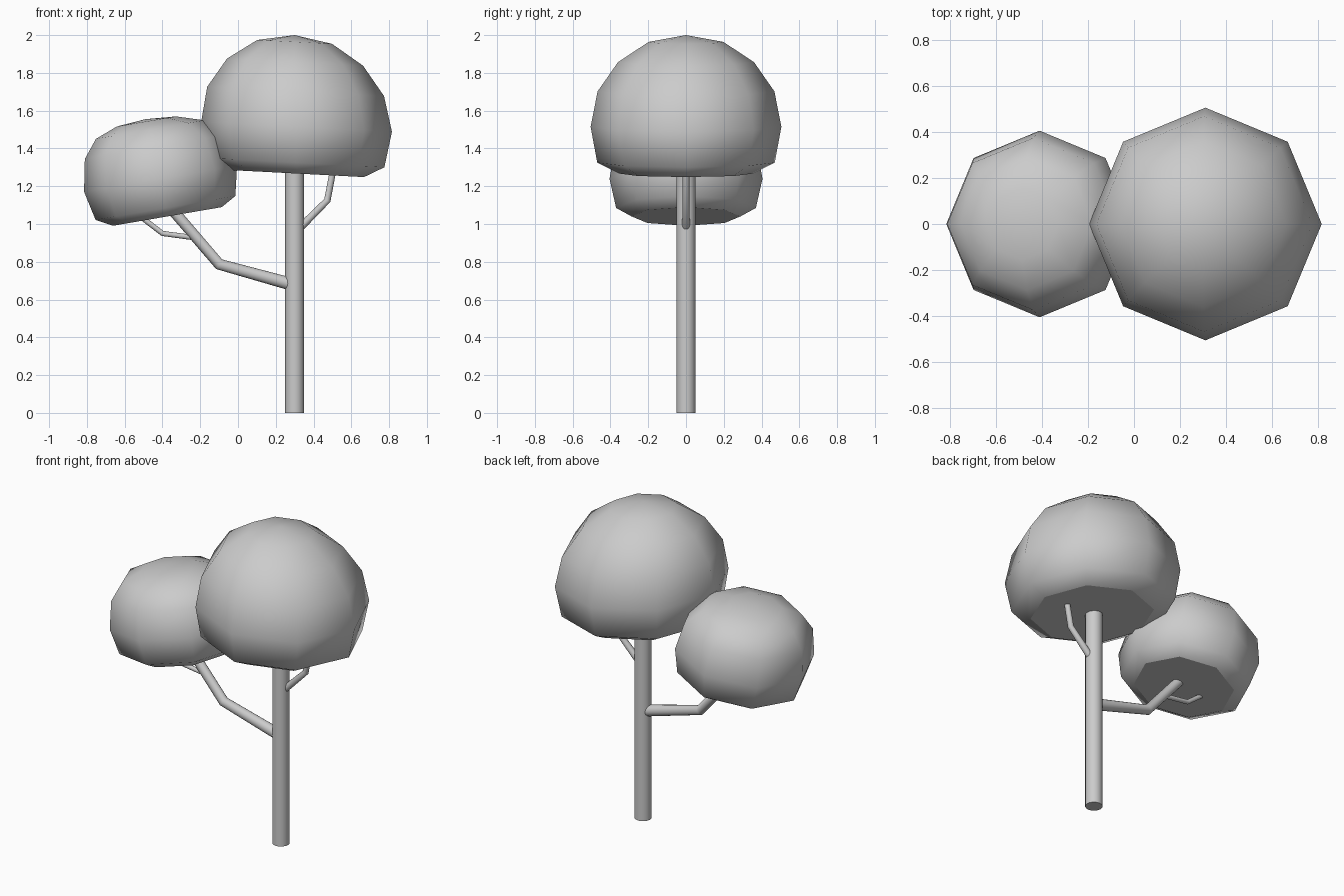
import bpy, bmesh
from math import sin, cos, tan, pi, radians

if "Cube" in bpy.data.objects:
    bpy.data.objects.remove(bpy.data.objects["Cube"])

def crown(name, rings, pole, tilt):
    """Eight-sided puffy crown: tilted rings (x, z, radius) bottom to top, flat base."""
    bm = bmesh.new()
    t = radians(tilt)
    loops = []
    for cx, cz, r in rings:
        loops.append([bm.verts.new((cx + r * cos(i * pi / 4), r * sin(i * pi / 4),
                                    cz + r * cos(i * pi / 4) * tan(t))) for i in range(8)])
    top = bm.verts.new((pole[0], 0, pole[1]))
    for a, b in zip(loops, loops[1:]):
        for i in range(8):
            j = (i + 1) % 8
            bm.faces.new((a[i], a[j], b[j], b[i])).smooth = True
    for i in range(8):
        bm.faces.new((loops[-1][i], loops[-1][(i + 1) % 8], top)).smooth = True
    base = bm.faces.new(loops[0][::-1])
    for e in base.edges:
        e.smooth = False
    me = bpy.data.meshes.new(name)
    bm.to_mesh(me)
    bm.free()
    ob = bpy.data.objects.new(name, me)
    bpy.context.collection.objects.link(ob)

def limb(name, points):
    """Round tapering limb through (x, z, radius) points, capped at both ends."""
    cu = bpy.data.curves.new(name, 'CURVE')
    cu.dimensions = '3D'
    cu.bevel_depth = 1.0
    cu.bevel_resolution = 6
    cu.use_fill_caps = True
    sp = cu.splines.new('POLY')
    sp.points.add(len(points) - 1)
    for p, (x, z, r) in zip(sp.points, points):
        p.co = (x, 0, z, 1)
        p.radius = r
    ob = bpy.data.objects.new(name, cu)
    bpy.context.collection.objects.link(ob)
    bpy.ops.object.select_all(action='DESELECT')
    ob.select_set(True)
    bpy.context.view_layer.objects.active = ob
    bpy.ops.object.convert(target='MESH')
    bpy.ops.object.shade_smooth_by_angle(angle=radians(35))

# Foliage
crown("large_crown", [(0.312, 1.267, 0.355), (0.305, 1.325, 0.47), (0.31, 1.515, 0.505),
                      (0.305, 1.702, 0.468), (0.302, 1.857, 0.36), (0.3, 1.964, 0.198)],
      (0.3, 2.0), -3)
crown("small_crown", [(-0.374, 1.04, 0.288), (-0.384, 1.085, 0.37), (-0.41, 1.24, 0.405),
                      (-0.437, 1.408, 0.374), (-0.465, 1.50, 0.287), (-0.485, 1.543, 0.156)],
      (-0.49, 1.555), 9.7)

# Trunk and branches
limb("trunk", [(0.3, 0, 0.05), (0.3, 1.4, 0.05)])
limb("left_branch", [(0.28, 0.682, 0.034), (-0.10, 0.787, 0.03), (-0.36, 1.09, 0.029)])
limb("left_twig", [(-0.22, 0.926, 0.014), (-0.40, 0.95, 0.014), (-0.53, 1.05, 0.014)])
limb("right_branch", [(0.32, 0.972, 0.021), (0.473, 1.125, 0.018), (0.51, 1.32, 0.017)])
